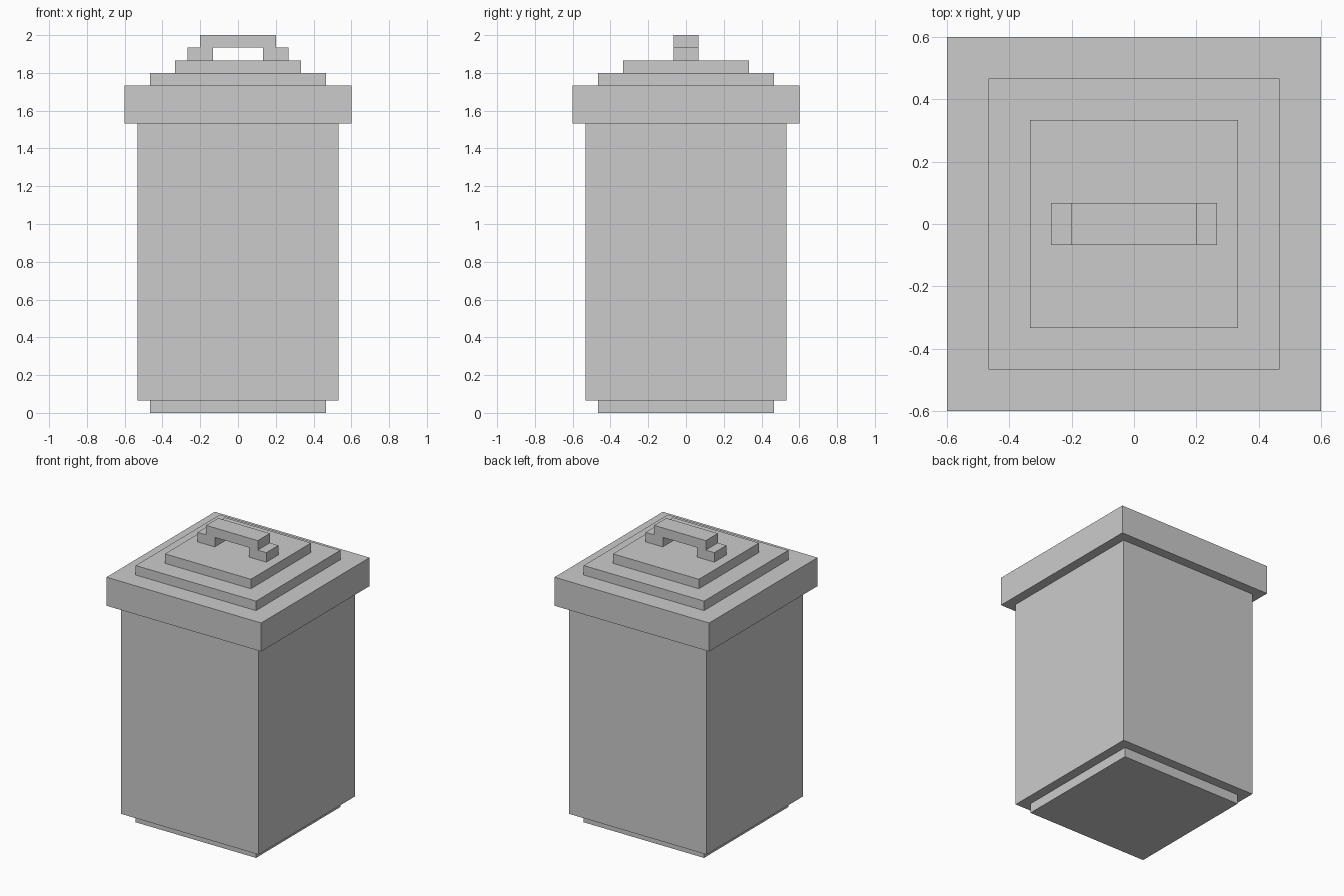
import bpy, bmesh

if "Cube" in bpy.data.objects:
    bpy.data.objects.remove(bpy.data.objects["Cube"])

U = 1 / 15  # modelling grid step


def box(name, half, z0, z1):
    """Square centred block, sizes in grid steps."""
    bm = bmesh.new()
    bmesh.ops.create_cube(bm, size=1)
    for v in bm.verts:
        v.co.x *= 2 * half * U
        v.co.y *= 2 * half * U
        v.co.z = (z1 if v.co.z > 0 else z0) * U
    finish(name, bm)


def finish(name, bm):
    bmesh.ops.recalc_face_normals(bm, faces=bm.faces)
    mesh = bpy.data.meshes.new(name)
    bm.to_mesh(mesh)
    bm.free()
    bpy.context.collection.objects.link(bpy.data.objects.new(name, mesh))


# Bin: base, body, lid rim and two lid steps
box("base", 7, 0, 1)
box("body", 8, 1, 23)
box("lid_rim", 9, 23, 26)
box("lid_lower_step", 7, 26, 27)
box("lid_upper_step", 5, 27, 28)

# Handle: stepped arch, half profile mirrored and extruded front to back
half = [(2, 28), (4, 28), (4, 29), (3, 29), (3, 30)]
profile = [(2, 29)] + half + [(-x, z) for x, z in reversed(half)] + [(-2, 29)]
bm = bmesh.new()
face = bm.faces.new([bm.verts.new((x * U, -U, z * U)) for x, z in profile])
ext = bmesh.ops.extrude_face_region(bm, geom=[face])
for v in ext["geom"]:
    if isinstance(v, bmesh.types.BMVert):
        v.co.y = U
finish("lid_handle", bm)
